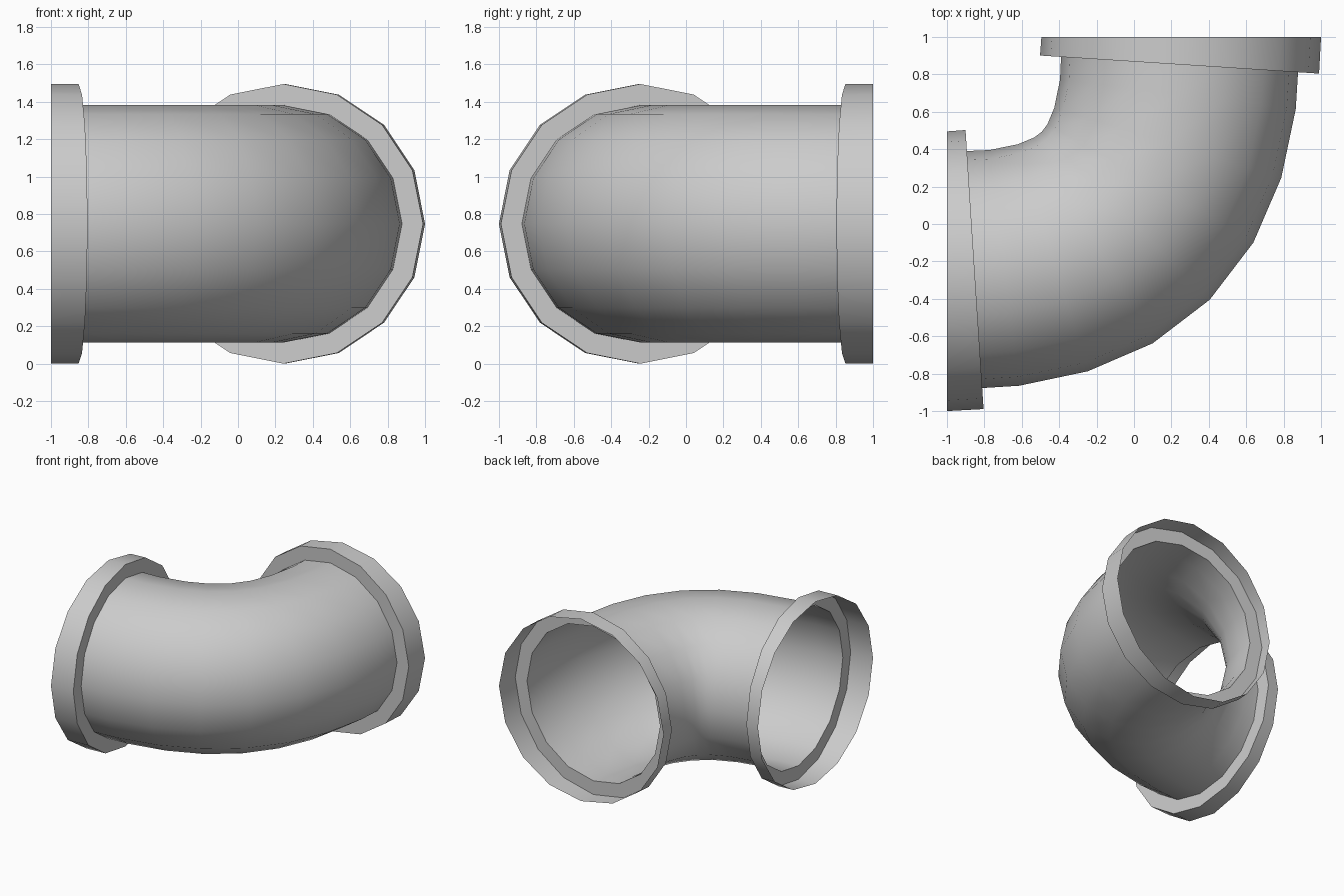
import bpy, bmesh, math
from mathutils import Vector

if "Cube" in bpy.data.objects:
    bpy.data.objects.remove(bpy.data.objects["Cube"])

SIDES = 16
PIPE_R, FLANGE_R = 0.635, 0.7475
MID_Z = FLANGE_R
CX = 0.2525                       # offset of each opening's centre
HANDLE = 0.879                    # bend tightness

grey = bpy.data.materials.new("light grey")
grey.diffuse_color = (0.6, 0.6, 0.6, 1)
grey.use_nodes = True
grey.node_tree.nodes["Principled BSDF"].inputs["Base Color"].default_value = grey.diffuse_color


def sheet(name, stations):
    """Skin 16-sided rings; station = (x, y, turn angle, radius)."""
    bm = bmesh.new()
    rings = []
    for x, y, a, r in stations:
        out = Vector((math.cos(a), -math.sin(a), 0))
        ring = []
        for k in range(SIDES):
            t = math.tau * k / SIDES
            p = Vector((x, y, MID_Z)) + r * (math.cos(t) * out + math.sin(t) * Vector((0, 0, 1)))
            ring.append(bm.verts.new(p))
        rings.append(ring)
    for r0, r1 in zip(rings, rings[1:]):
        for k in range(SIDES):
            j = (k + 1) % SIDES
            bm.faces.new((r0[k], r0[j], r1[j], r1[k]))
    me = bpy.data.meshes.new(name)
    bm.to_mesh(me)
    bm.free()
    me.materials.append(grey)
    ob = bpy.data.objects.new(name, me)
    bpy.context.collection.objects.link(ob)
    bpy.ops.object.select_all(action='DESELECT')
    ob.select_set(True)
    bpy.context.view_layer.objects.active = ob
    bpy.ops.object.shade_smooth_by_angle(angle=math.radians(40))


def mirrored(stations):
    """Reflect across the elbow's diagonal to get the other end."""
    return [(-y, -x, math.pi / 2 - a, r) for x, y, a, r in reversed(stations)]


def bend(t):
    """Point and turn angle on the elbow's centre curve."""
    p = [Vector(c) for c in ((CX, 1), (CX, 1 - HANDLE), (HANDLE - 1, -CX), (-1, -CX))]
    s = 1 - t
    c = s**3 * p[0] + 3 * s * s * t * p[1] + 3 * s * t * t * p[2] + t**3 * p[3]
    d = s * s * (p[1] - p[0]) + 2 * s * t * (p[2] - p[1]) + t * t * (p[3] - p[2])
    return (c.x, c.y, math.atan2(-d.x, -d.y), PIPE_R)


# Hollow flange collar: outer band, then the recessed shoulder down to the pipe
joint = (CX - 0.009, 0.8525, math.radians(3.7))
flange = [(CX, 1, 0, FLANGE_R), (*joint, FLANGE_R), (*joint, PIPE_R)]
sheet("back_flange", flange)
sheet("left_flange", mirrored(flange))

# Curved pipe between the two shoulders
start = [(*joint, PIPE_R)]
sheet("elbow_pipe", start + [bend(i / 8) for i in range(1, 8)] + mirrored(start))
